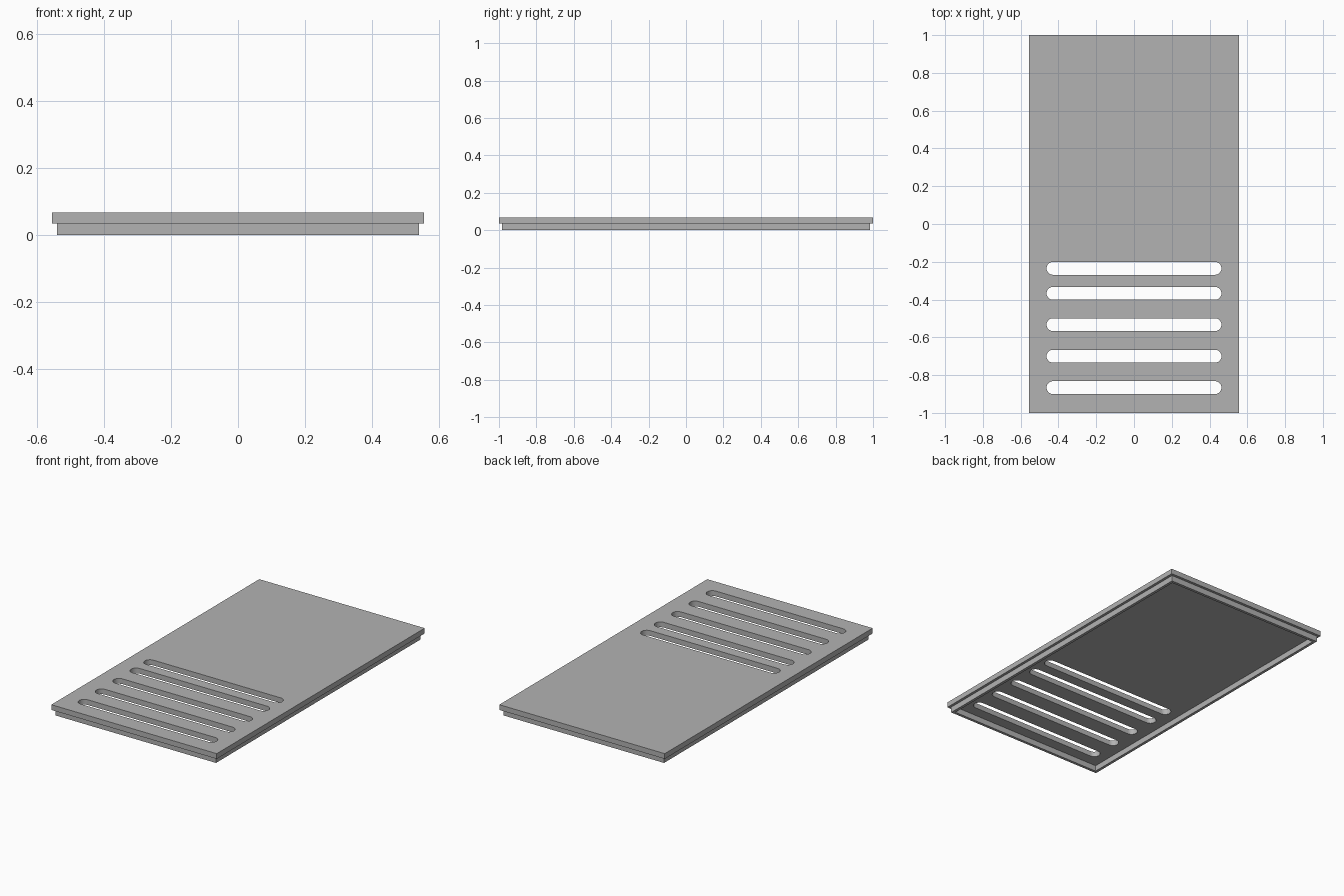
import bpy
from math import sin, cos, pi

cube = bpy.data.objects.get("Cube")
if cube:
    bpy.data.objects.remove(cube, do_unlink=True)

grey = bpy.data.materials.new("plain_grey")
grey.use_nodes = True
colour = (0.448, 0.448, 0.448, 1)
grey.diffuse_color = colour
grey.node_tree.nodes["Principled BSDF"].inputs["Base Color"].default_value = colour


def rectangle(half_x, half_y):
    return [(-half_x, -half_y), (half_x, -half_y), (half_x, half_y), (-half_x, half_y)]


def slot(y, half_length, radius, steps=12):
    """Outline of a slot with round ends, lying along x."""
    points = []
    for side, start in ((1, -pi / 2), (-1, pi / 2)):
        for i in range(steps + 1):
            a = start + pi * i / steps
            points.append((side * (half_length - radius) + radius * cos(a), y + radius * sin(a)))
    return points


def slab(name, outlines, z_low, z_high):
    """Extrude a flat profile (first outline is the edge, the rest are holes)."""
    curve = bpy.data.curves.new(name, "CURVE")
    curve.dimensions = "2D"
    curve.fill_mode = "BOTH"
    curve.extrude = (z_high - z_low) / 2
    for outline in outlines:
        spline = curve.splines.new("POLY")
        spline.points.add(len(outline) - 1)
        for point, (x, y) in zip(spline.points, outline):
            point.co = (x, y, 0, 1)
        spline.use_cyclic_u = True
    curve.materials.append(grey)
    obj = bpy.data.objects.new(name, curve)
    obj.location.z = (z_low + z_high) / 2
    bpy.context.collection.objects.link(obj)
    bpy.ops.object.select_all(action="DESELECT")
    obj.select_set(True)
    bpy.context.view_layer.objects.active = obj
    bpy.ops.object.convert(target="MESH")
    bpy.ops.object.shade_smooth_by_angle()
    return bpy.context.object


# Cover plate with a row of vent slots
slot_rows = (-0.235, -0.367, -0.533, -0.7, -0.866)
slab("cover_plate", [rectangle(0.557, 1)] + [slot(y, 0.463, 0.034) for y in slot_rows], 0.035, 0.067)

# Thin locating rim underneath, set in from the plate edge
slab("locating_rim", [rectangle(0.541, 0.984), rectangle(0.524, 0.967)], 0, 0.035)
